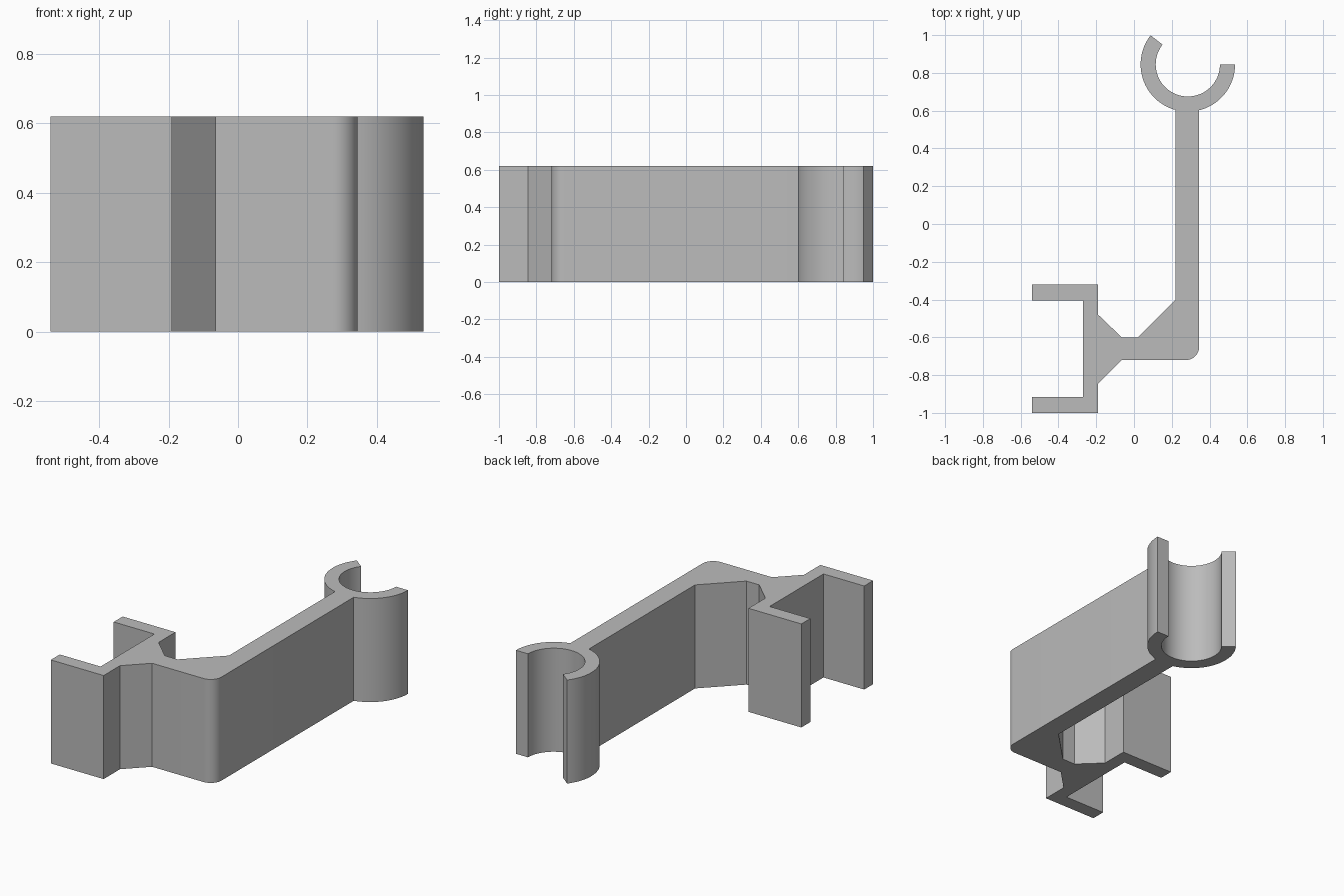
import bpy
import bmesh
from math import radians, degrees, cos, sin, acos

cube = bpy.data.objects.get("Cube")
if cube:
    bpy.data.objects.remove(cube, do_unlink=True)

HEIGHT = 0.62
RING_X, RING_Y = 0.285, 0.845
RING_OUTER, RING_INNER = 0.25, 0.17
ARM_LEFT, ARM_RIGHT = 0.22, 0.345
FILLET = 0.07


def arc(cx, cy, radius, start, end, steps):
    """Points along an arc, angles in degrees."""
    angles = [radians(start + (end - start) * i / steps) for i in range(steps + 1)]
    return [(cx + radius * cos(a), cy + radius * sin(a)) for a in angles]


# Angles where the arm meets the outside of the ring
join_right = 360 - degrees(acos((ARM_RIGHT - RING_X) / RING_OUTER))
join_left = 360 - degrees(acos((ARM_LEFT - RING_X) / RING_OUTER))

# Channel bracket and its braced stem, from the arm's inner side round to the corner
outline = [
    (ARM_LEFT, -0.40), (0.02, -0.60), (-0.065, -0.60), (-0.19, -0.48),
    (-0.19, -0.32), (-0.54, -0.32), (-0.54, -0.405), (-0.27, -0.405),
    (-0.27, -0.915), (-0.54, -0.915), (-0.54, -1.0), (-0.19, -1.0),
    (-0.19, -0.845), (-0.065, -0.72),
]
# Rounded outer corner of the arm
outline += arc(ARM_RIGHT - FILLET, -0.72 + FILLET, FILLET, -90, 0, 10)
# Open ring clip at the end of the arm
outline += arc(RING_X, RING_Y, RING_OUTER, join_right, 360, 20)
outline += arc(RING_X, RING_Y, RING_INNER, 360, 142, 56)
outline += arc(RING_X, RING_Y, RING_OUTER, 142, join_left, 30)

# Extrude the outline into the solid clip
bm = bmesh.new()
base = bm.faces.new([bm.verts.new((x, y, 0)) for x, y in outline])
extruded = bmesh.ops.extrude_face_region(bm, geom=[base], use_keep_orig=True)
top = [v for v in extruded["geom"] if isinstance(v, bmesh.types.BMVert)]
bmesh.ops.translate(bm, verts=top, vec=(0, 0, HEIGHT))
bmesh.ops.recalc_face_normals(bm, faces=bm.faces)

mesh = bpy.data.meshes.new("bracket_clip")
bm.to_mesh(mesh)
bm.free()
clip = bpy.data.objects.new("bracket_clip", mesh)
bpy.context.collection.objects.link(clip)

# Plain grey plastic
grey = bpy.data.materials.new("grey")
grey.use_nodes = True
colour = (0.5, 0.5, 0.5, 1)
grey.diffuse_color = colour
grey.node_tree.nodes["Principled BSDF"].inputs["Base Color"].default_value = colour
mesh.materials.append(grey)

# Smooth curves, crisp corners
bpy.ops.object.select_all(action="DESELECT")
clip.select_set(True)
bpy.context.view_layer.objects.active = clip
bpy.ops.object.shade_smooth_by_angle(angle=radians(30))
